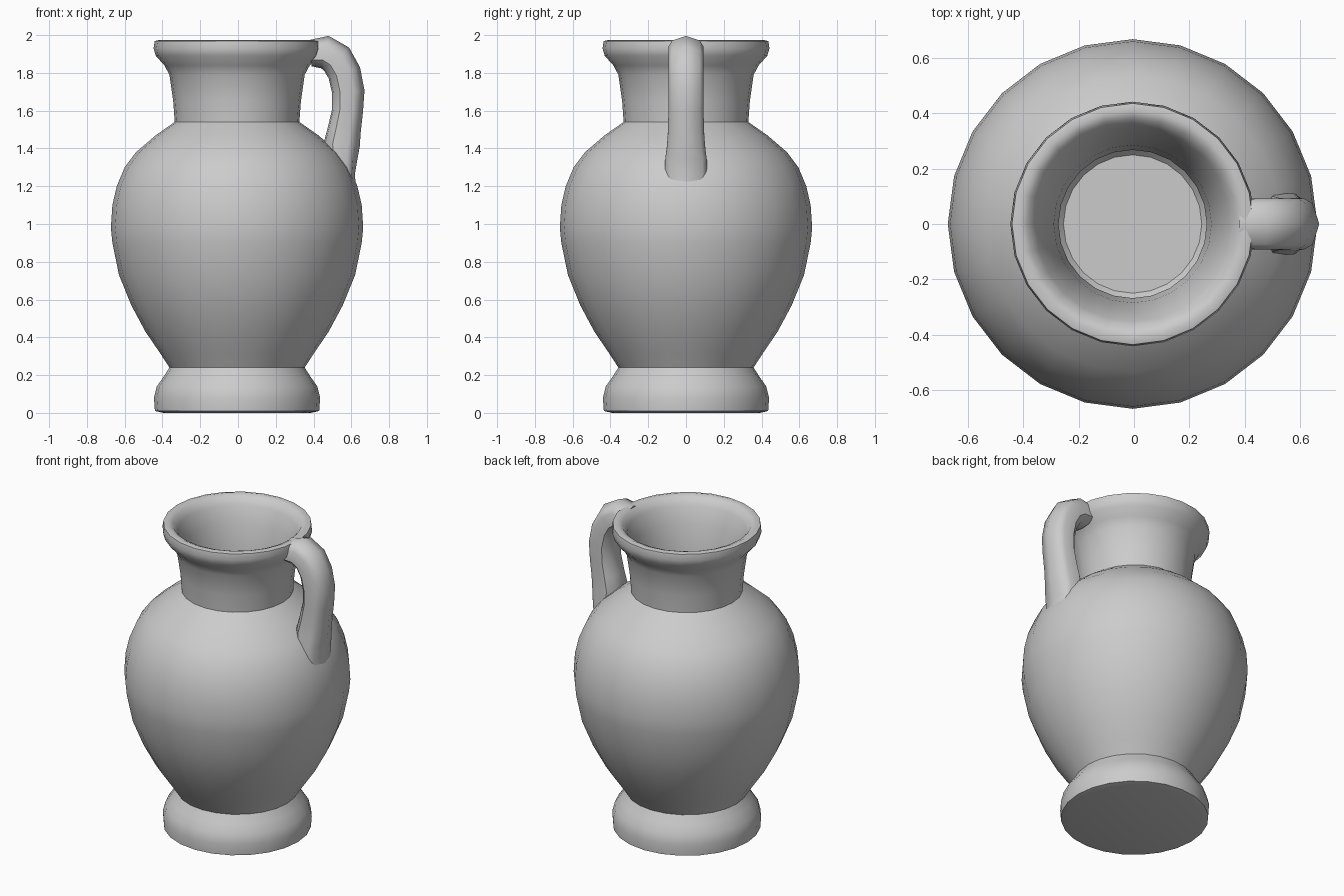
import bpy, bmesh
from math import cos, sin, tau, radians
from mathutils import Vector


def finish(name, bm):
    bmesh.ops.recalc_face_normals(bm, faces=bm.faces)
    mesh = bpy.data.meshes.new(name)
    bm.to_mesh(mesh)
    bm.free()
    obj = bpy.data.objects.new(name, mesh)
    bpy.context.collection.objects.link(obj)
    bpy.ops.object.select_all(action='DESELECT')
    obj.select_set(True)
    bpy.context.view_layer.objects.active = obj
    bpy.ops.object.shade_smooth_by_angle(angle=radians(44))
    return obj


def skin(name, rings):
    """Join closed rings of points into a capped tube."""
    bm = bmesh.new()
    loops = [[bm.verts.new(p) for p in ring] for ring in rings]
    n = len(loops[0])
    for a, b in zip(loops, loops[1:]):
        for i in range(n):
            j = (i + 1) % n
            bm.faces.new((a[i], a[j], b[j], b[i]))
    bm.faces.new(loops[0])
    bm.faces.new(loops[-1])
    return finish(name, bm)


# Jug body: one lathed profile, underside -> outside -> lip -> inside floor
profile = [
    (0.39, 0.0), (0.435, 0.01), (0.44, 0.08), (0.425, 0.14), (0.39, 0.19),
    (0.358, 0.24), (0.41, 0.32), (0.485, 0.43), (0.56, 0.57), (0.625, 0.73),
    (0.66, 0.90), (0.668, 0.98), (0.66, 1.10), (0.637, 1.20), (0.595, 1.30),
    (0.535, 1.38), (0.43, 1.47), (0.33, 1.54),
    (0.338, 1.65), (0.358, 1.79), (0.385, 1.84), (0.43, 1.89),
    (0.442, 1.93), (0.436, 1.968), (0.41, 1.975),
    (0.38, 1.962), (0.352, 1.92), (0.315, 1.82), (0.285, 1.68), (0.268, 1.52),
    (0.38, 1.42), (0.50, 1.33), (0.57, 1.18), (0.595, 0.98), (0.565, 0.75),
    (0.49, 0.55), (0.38, 0.36), (0.25, 0.22),
]
SIDES = 24
skin("jug_body", [[(r * cos(tau * i / SIDES) - 0.005, r * sin(tau * i / SIDES), z)
                   for i in range(SIDES)] for r, z in profile])

# Handle: ridged cross-section swept from the lip down to the shoulder
path = [  # x, z, half thickness, half width
    (0.385, 1.905, 0.07, 0.09), (0.46, 1.910, 0.088, 0.092),
    (0.522, 1.873, 0.09, 0.093), (0.563, 1.80, 0.088, 0.093),
    (0.584, 1.70, 0.086, 0.093), (0.580, 1.60, 0.082, 0.093),
    (0.563, 1.50, 0.088, 0.095), (0.549, 1.42, 0.096, 0.10),
    (0.548, 1.34, 0.085, 0.11), (0.562, 1.25, 0.058, 0.11),
    (0.588, 1.17, 0.04, 0.08),
]
section = [(1, 0), (0.72, 0.8), (0.35, 1), (-0.5, 1), (-0.92, 0.6),
           (-1, 0), (-0.92, -0.6), (-0.5, -1), (0.35, -1), (0.72, -0.8)]
rings = []
for k, (x, z, t, w) in enumerate(path):
    a, b = path[max(k - 1, 0)], path[min(k + 1, len(path) - 1)]
    d = Vector((b[0] - a[0], b[1] - a[1])).normalized()
    nx, nz = -d.y, d.x          # outward side of the curve
    rings.append([(x + nx * t * u, w * v, z + nz * t * u) for u, v in section])
skin("handle", rings)
